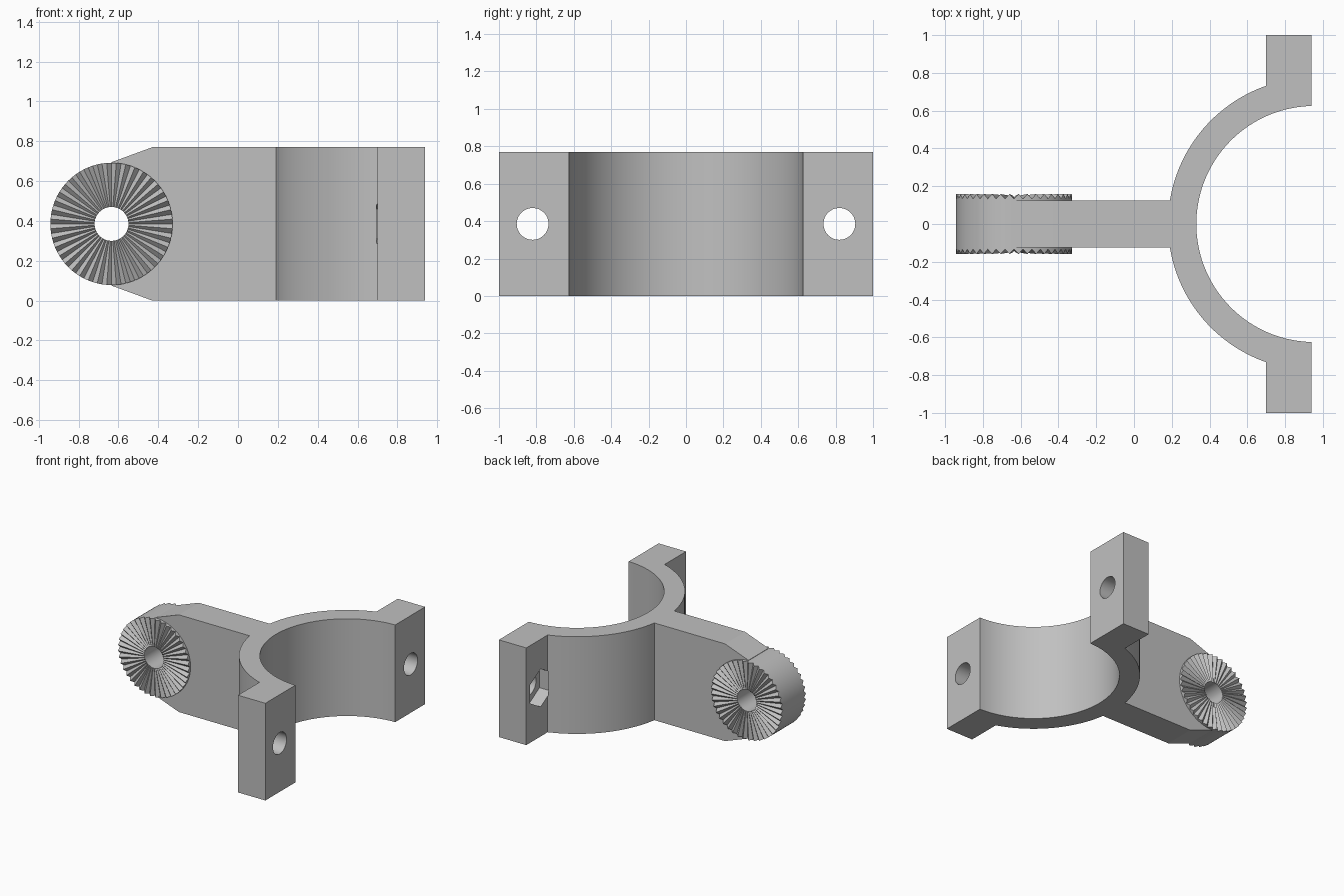
import bpy, bmesh
from math import pi, sin, cos, asin, acos
from mathutils import Vector

cube = bpy.data.objects.get("Cube")
if cube:
    bpy.data.objects.remove(cube, do_unlink=True)

HEIGHT, MID = 0.77, 0.385
RING_X, R_OUT, R_IN = 0.955, 0.775, 0.625
ARM, FLANGE_X, END_X = 0.125, 0.70, 0.94
HUB_X, HUB_R, BORE_R = -0.635, 0.307, 0.085
TEETH = 40

grey = bpy.data.materials.new("light grey")
grey.use_nodes = True
colour = (0.53, 0.53, 0.53, 1)
grey.diffuse_color = colour
grey.node_tree.nodes["Principled BSDF"].inputs["Base Color"].default_value = colour


def finish(bm, name):
    bmesh.ops.recalc_face_normals(bm, faces=bm.faces[:])
    mesh = bpy.data.meshes.new(name)
    bm.to_mesh(mesh)
    bm.free()
    mesh.materials.append(grey)
    obj = bpy.data.objects.new(name, mesh)
    bpy.context.collection.objects.link(obj)
    return obj


def prism(name, points, along):
    """Extrude a closed outline by a vector."""
    bm = bmesh.new()
    face = bm.faces.new([bm.verts.new(p) for p in points])
    result = bmesh.ops.extrude_face_region(bm, geom=[face], use_keep_orig=True)
    verts = [v for v in result["geom"] if isinstance(v, bmesh.types.BMVert)]
    bmesh.ops.translate(bm, verts=verts, vec=Vector(along))
    return finish(bm, name)


def arc(radius, start, end, steps):
    angles = [start + (end - start) * i / steps for i in range(steps + 1)]
    return [(RING_X + radius * cos(a), radius * sin(a)) for a in angles]


def activate(obj):
    bpy.ops.object.select_all(action="DESELECT")
    obj.select_set(True)
    bpy.context.view_layer.objects.active = obj


def boolean(target, tool, operation):
    tool.hide_render = True
    mod = target.modifiers.new("cut", "BOOLEAN")
    mod.operation, mod.solver, mod.object = operation, "EXACT", tool
    activate(target)
    bpy.ops.object.modifier_apply(modifier=mod.name)
    bpy.data.objects.remove(tool, do_unlink=True)


def rod_x(name, y, x0, x1, radius, sides):
    """Prism along x with a vertex at the top."""
    ring = [2 * pi * i / sides for i in range(sides)]
    points = [(x0, y + radius * sin(a), MID + radius * cos(a)) for a in ring]
    return prism(name, points, (x1 - x0, 0, 0))


# Clamp body: arm, half ring and flanges in one plan outline
half = [(HUB_X, ARM)]
half += arc(R_OUT, pi - asin(ARM / R_OUT), acos((FLANGE_X - RING_X) / R_OUT), 32)
half += [(FLANGE_X, 1), (END_X, 1)]
half += arc(R_IN, acos((END_X - RING_X) / R_IN), pi, 40)
outline = half + [(x, -y) for x, y in reversed(half[:-1])]
body = prism("clamp_body", [(x, y, 0) for x, y in outline], (0, 0, HEIGHT))

# Tapered arm end, from the side outline
side = [(HUB_X, 0.695), (-0.43, HEIGHT + 0.001), (1.1, HEIGHT + 0.001)]
side = [(HUB_X, 0.695), (-0.43, HEIGHT), (-0.42, HEIGHT + 0.004), (1.1, HEIGHT + 0.004)]
side += [(x, HEIGHT - z) for x, z in reversed(side)]
boolean(body, prism("side_cutter", [(x, -1.2, z) for x, z in side], (0, 2.4, 0)), "INTERSECT")

# Clearance for the hub bore
ring = [2 * pi * i / 48 for i in range(48)]
clear = [(HUB_X + 0.2 * cos(a), -0.3, MID + 0.2 * sin(a)) for a in ring]
boolean(body, prism("bore_cutter", clear, (0, 0.6, 0)), "DIFFERENCE")

# Bolt holes and hexagonal nut pockets in the flanges
for y in (-0.82, 0.82):
    boolean(body, rod_x("bolt_cutter", y, 0.71, 1.1, BORE_R, 48), "DIFFERENCE")
    boolean(body, rod_x("nut_cutter", y, 0.695, 0.80, 0.15, 6), "DIFFERENCE")

# Serrated hub: radial teeth on both faces around a through bore
bm = bmesh.new()
count = TEETH * 2
loops = []
for radius, face in ((HUB_R, -1), (HUB_R, 1), (BORE_R, 1), (BORE_R, -1)):
    loop = []
    for i in range(count):
        a = 2 * pi * i / count
        crest = 0.0125 * radius / HUB_R * (1 if i % 2 else -1)
        loop.append(bm.verts.new((HUB_X + radius * cos(a), face * (0.146 + crest),
                                  MID + radius * sin(a))))
    loops.append(loop)
for k in range(4):
    a, b = loops[k], loops[(k + 1) % 4]
    for i in range(count):
        j = (i + 1) % count
        bm.faces.new((a[i], a[j], b[j], b[i]))
hub = finish(bm, "serrated_hub")

for obj in (body, hub):
    activate(obj)
    bpy.ops.object.shade_smooth_by_angle(angle=pi / 9)
